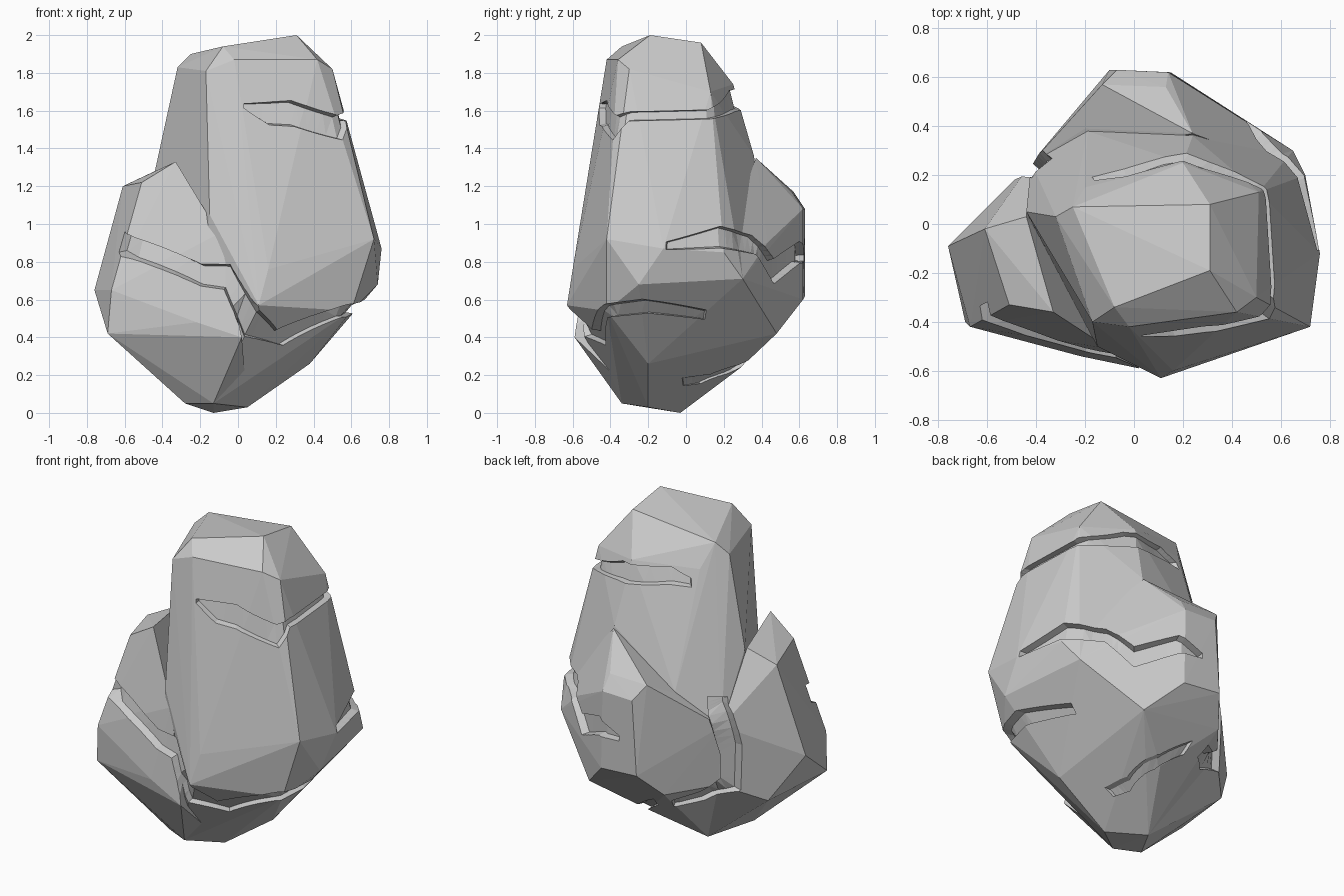
import bpy, bmesh, math
from mathutils import Vector
from mathutils.bvhtree import BVHTree

if "Cube" in bpy.data.objects:
    bpy.data.objects.remove(bpy.data.objects["Cube"])

trees = []


def mesh_object(name, bm):
    bmesh.ops.recalc_face_normals(bm, faces=bm.faces[:])
    me = bpy.data.meshes.new(name)
    bm.to_mesh(me)
    bm.free()
    ob = bpy.data.objects.new(name, me)
    bpy.context.collection.objects.link(ob)
    return ob


def boulder(name, pts):
    """Faceted lump: convex hull of a few corner points."""
    bm = bmesh.new()
    for p in pts:
        bm.verts.new(p)
    res = bmesh.ops.convex_hull(bm, input=bm.verts[:])
    junk = {g for g in res["geom_interior"] + res["geom_unused"]
            if isinstance(g, bmesh.types.BMVert)}
    if junk:
        bmesh.ops.delete(bm, geom=list(junk), context='VERTS')
    trees.append(BVHTree.FromBMesh(bm))
    return mesh_object(name, bm)


def surface(az, z):
    """Outermost rock radius at an azimuth (degrees) and height."""
    d = Vector((math.cos(math.radians(az)), math.sin(math.radians(az)), 0))
    start = d * 3 + Vector((0, 0, z))
    hits = [h for h in (t.ray_cast(start, -d)[0] for t in trees) if h]
    return d, max([h.dot(d) for h in hits], default=0.1)


def crack(name, depth, *stations, steps=5):
    """Recessed band; station = azimuth, upper z, lower z (and lower azimuth)."""
    full = [(s[0], s[1], s[-1] if len(s) > 3 else s[0], s[2]) for s in stations]
    rows = []
    for a, b in zip(full, full[1:]):
        for k in range(steps):
            rows.append([p + (q - p) * k / steps for p, q in zip(a, b)])
    rows.append(full[-1])
    bm = bmesh.new()
    rings = []
    for a0, z0, a1, z1 in rows:
        da, dz = (a1 - a0) * 0.15, (z1 - z0) * 0.15   # floor narrower than mouth
        ring = []
        for az, z, o in ((a0, z0, 0.06), (a1, z1, 0.06),
                         (a1 - da, z1 - dz, -depth), (a0 + da, z0 + dz, -depth)):
            d, r = surface(az, z)
            ring.append(bm.verts.new(d * (r + o) + Vector((0, 0, z))))
        rings.append(ring)
    for p, q in zip(rings, rings[1:]):
        for j in range(4):
            n = (j + 1) % 4
            bm.faces.new((p[j], p[n], q[n], q[j]))
    bm.faces.new(rings[0])
    bm.faces.new(rings[-1][::-1])
    bmesh.ops.triangulate(bm, faces=bm.faces[:])
    ob = mesh_object(name, bm)
    ob.hide_render = True
    return ob


def apply_boolean(target, tool, op):
    m = target.modifiers.new(op, 'BOOLEAN')
    m.operation, m.object, m.solver = op, tool, 'EXACT'
    bpy.context.view_layer.objects.active = target
    bpy.ops.object.modifier_apply(modifier=m.name)
    bpy.data.objects.remove(tool)


# Corners shared between lumps: small foot facet, left-back seam, right-back seam
foot = [(-.28, -.27, .05), (-.13, -.34, .05), (.05, -.2, .03), (-.13, -.03, 0)]
seam_left = [(-.42, .25, .87), (-.4, .25, .5)]
seam_right = [(.65, .3, .71), (.7, .2, .85), (.33, .48, .42)]

# Tall main column
rock = boulder("rock", foot + seam_left + seam_right + [
    (.31, -.19, 2), (.31, .08, 1.96), (-.25, .07, 1.9), (-.08, -.34, 1.94),
    (-.02, -.42, 1.87), (.42, -.36, 1.87), (.5, -.3, 1.82), (.51, .13, 1.7),
    (.2, .25, 1.74), (-.2, .15, 1.75), (-.32, .03, 1.83), (-.17, -.4, 1.81),
    (-.44, .05, 1.28), (-.15, -.5, 1.05), (.72, -.42, .92), (.76, -.12, .87),
    (.24, .36, 1.36), (-.19, .38, 1.07), (.16, -.6, .76), (.11, -.63, .57),
    (.6, -.42, .54), (.74, -.25, .68), (.38, -.2, .26)])

# Lower lobe on the left
left_lobe = boulder("left_lobe", foot + seam_left + [
    (-.44, .03, 1.28), (-.33, -.36, 1.33), (-.61, -.02, 1.2), (-.51, -.33, 1.22),
    (-.22, -.54, .48), (-.67, -.42, .65), (-.69, -.4, .42), (-.76, -.09, .65),
    (.02, -.59, .4), (-.1, -.51, .95), (-.6, .05, .38)])

# Lower lobe at the back
back_lobe = boulder("back_lobe", foot[3:] + seam_left + seam_right + [
    (-.13, .57, 1.17), (.13, .56, 1.17), (-.07, .63, 1.08), (.14, .62, 1.08),
    (.24, .37, 1.35), (-.2, .39, 1.07), (-.1, .63, .62), (.15, .62, .6),
    (.44, .43, .9), (-.2, .5, .48), (.05, .29, .24)])

# Apply the lobes, then cut recessed cracks winding round the rock
apply_boolean(rock, left_lobe, 'UNION')
apply_boolean(rock, back_lobe, 'UNION')

upper = crack("upper_crack", .035, (-86, 1.64, 1.61), (-70, 1.66, 1.51), (-56, 1.67, 1.5),
              (-35, 1.59, 1.43), (-28, 1.6, 1.54), (12, 1.61, 1.55), (40, 1.72, 1.58),
              (100, 1.75, 1.63), (132, 1.7, 1.64))
front = crack("front_crack", .045, (-152, .97, .84), (-111, .8, .66), (-94, .8, .64, -98),
              (-79, .56, .39, -87), (-68, .45, .35, -60), (-37, .58, .5),
              (-19, .61, .52), (11, .55, .49))
right = crack("right_crack", .045, (-8, .91, .86), (15, 1, .86), (35, .95, .83),
              (50, .83, .67), (74, .92, .78), (88, .84, .8))
back = crack("back_crack", .045, (115, .42, .34), (135, .47, .36, 142), (148, .55, .45, 163),
             (148, .68, .75, 163), (140, .9, 1.0, 157), (140, 1.04, 1.03, 157))
low = crack("low_crack", .035, (-6, .19, .14), (40, .21, .15), (75, .29, .22), (100, .4, .32))

for c in (upper, front, right, back, low):
    apply_boolean(rock, c, 'DIFFERENCE')
